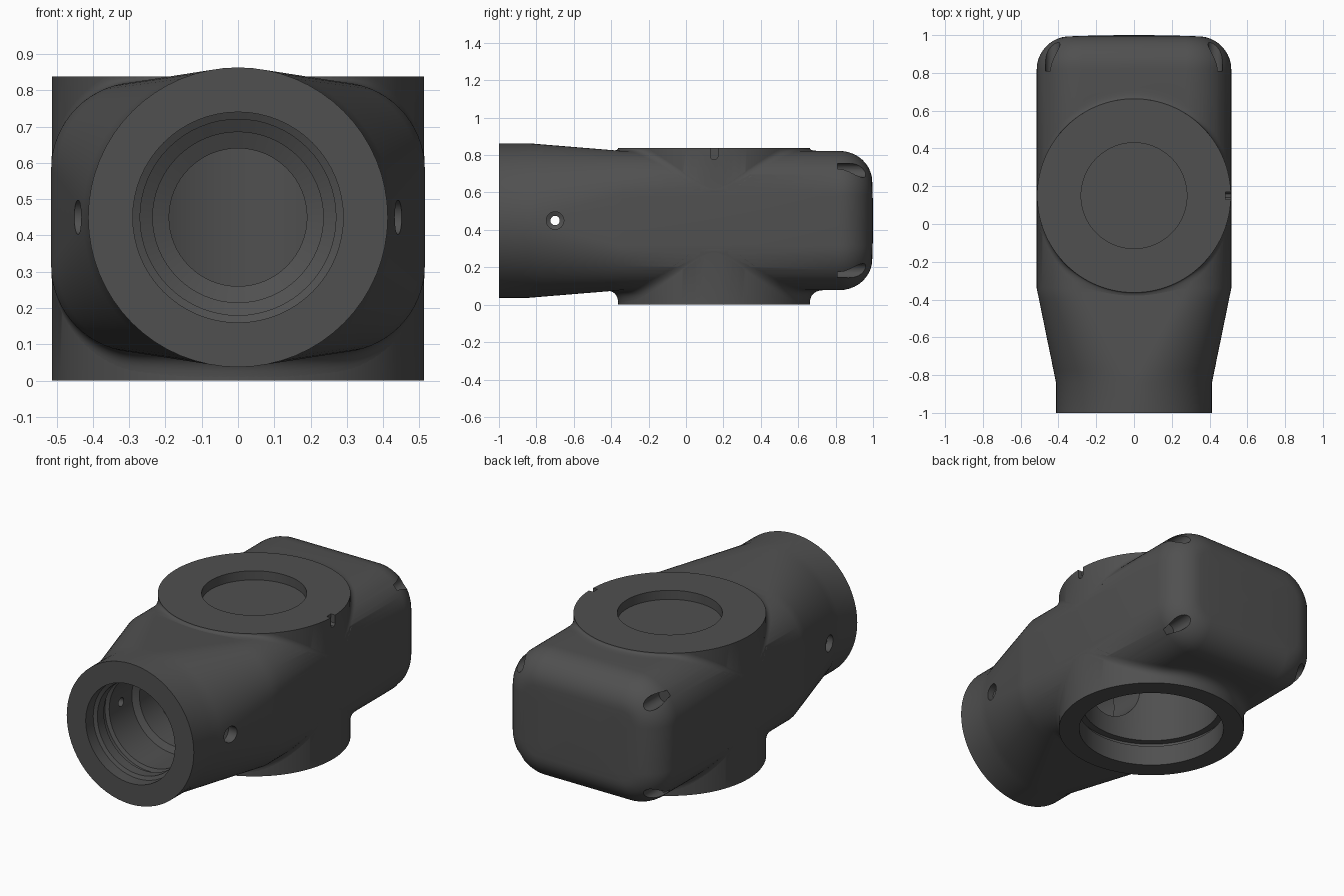
import bpy, bmesh, math
from mathutils import Matrix, Vector

if "Cube" in bpy.data.objects:
    bpy.data.objects.remove(bpy.data.objects["Cube"], do_unlink=True)

MID = 0.45           # height of the bore axis
HUB_Y, HUB_R = 0.15, 0.513
HALF_W, HALF_H, CORNER = 0.515, 0.372, 0.24

metal = bpy.data.materials.new("dark grey metal")
metal.use_nodes = True
grey = (0.08, 0.08, 0.08, 1)
metal.diffuse_color = grey
metal.node_tree.nodes["Principled BSDF"].inputs["Base Color"].default_value = grey


def finish(bm, name):
    bmesh.ops.remove_doubles(bm, verts=bm.verts, dist=0.0002)
    bmesh.ops.recalc_face_normals(bm, faces=bm.faces)
    mesh = bpy.data.meshes.new(name)
    bm.to_mesh(mesh)
    bm.free()
    mesh.materials.append(metal)
    ob = bpy.data.objects.new(name, mesh)
    bpy.context.collection.objects.link(ob)
    return ob


def loft(name, rings, closed=False):
    """Skin rings of points; cap the ends, or join them when closed."""
    bm = bmesh.new()
    loops = [[bm.verts.new(p) for p in ring] for ring in rings]
    pairs = list(zip(loops, loops[1:]))
    if closed:
        pairs.append((loops[-1], loops[0]))
    else:
        bm.faces.new(loops[0])
        bm.faces.new(loops[-1])
    for a, b in pairs:
        for i in range(len(a)):
            j = (i + 1) % len(a)
            bm.faces.new((a[i], a[j], b[j], b[i]))
    return finish(bm, name)


def turned(name, profile, origin, axis="Z", n=96):
    """Solid of revolution from (radius, distance along axis) pairs."""
    turn = {"Z": Matrix(), "Y": Matrix.Rotation(-math.pi / 2, 4, "X"),
            "X": Matrix.Rotation(math.pi / 2, 4, "Y")}[axis]
    place = Matrix.Translation(origin) @ turn
    angles = [math.tau * i / n for i in range(n)]
    return loft(name, [[place @ Vector((r * math.cos(a), r * math.sin(a), d))
                        for a in angles] for r, d in profile])


def boolean(target, tool, mode="DIFFERENCE"):
    mod = target.modifiers.new(mode.lower(), "BOOLEAN")
    mod.operation, mod.object, mod.solver = mode, tool, "EXACT"
    bpy.context.view_layer.objects.active = target
    bpy.ops.object.modifier_apply(modifier=mod.name)
    bpy.data.objects.remove(tool, do_unlink=True)


def section(y, w, h, r, dome=0.0, steps=16):
    """Rounded rectangle across the body at depth y."""
    pts = []
    for q, (sx, sz) in enumerate(((1, 1), (-1, 1), (-1, -1), (1, -1))):
        for i in range(steps + 1):
            a = (q + i / steps) * math.pi / 2
            x = sx * (w - r) + r * math.cos(a)
            z = sz * (h - r) + r * math.sin(a)
            pts.append((x, y + dome * (1 - (x / HALF_W) ** 2), MID + z))
    return pts


# Body: round neck, taper to a rounded box, soft domed rear end
neck = 0.413
rings = [section(-1, neck, neck, neck)]
for i in range(9):
    t = i / 8
    rings.append(section(-0.84 + 0.5 * t, neck + (HALF_W - neck) * t,
                         neck + (HALF_H - neck) * t, neck + (CORNER - neck) * t))
soft = 0.165
for i in range(11):
    a = i / 10 * math.pi / 2
    d = soft * (1 - math.cos(a))
    rings.append(section(0.82 + soft * math.sin(a), HALF_W - d, HALF_H - d,
                         CORNER - d, 0.015 * math.sin(a)))
for k in (0.75, 0.5, 0.25, 0.05):
    rings.append(section(0.985, (HALF_W - soft) * k, (HALF_H - soft) * k,
                         (CORNER - soft) * k, 0.015))
body = loft("valve_body", rings)

# Upright round hub through the body
hub = turned("hub", [(HUB_R, 0), (HUB_R, 0.838)], (0, HUB_Y, 0), n=128)
boolean(body, hub, "UNION")

# Shallow recess in the top, stepped cavity in the underside
boolean(body, turned("recess", [(0.28, 0.785), (0.28, 0.9)], (0, HUB_Y, 0)))
boolean(body, turned("cavity", [(0.40, -0.1), (0.40, 0.12), (0.42, 0.12), (0.42, 0.145),
                                (0.38, 0.145), (0.38, 0.72)], (0, HUB_Y, 0)))

# Stepped and grooved bore through the neck
boolean(body, turned("bore", [(0.29, -1.1), (0.29, -0.93), (0.27, -0.92), (0.27, -0.86),
                              (0.29, -0.85), (0.29, -0.82), (0.27, -0.81), (0.27, -0.6),
                              (0.235, -0.58), (0.235, -0.42), (0.19, -0.4), (0.19, -0.1)],
                     (0, 0, MID), "Y", 64))

# Countersunk cross holes in the neck
for s in (1, -1):
    boolean(body, turned("cross_hole", [(0.025, s * 0.2), (0.025, s * 0.385), (0.047, s * 0.395),
                                        (0.047, s * 0.6)], (0, -0.7, MID), "X", 32))

# Four screw pockets in the rear corners
for sx in (1, -1):
    for sz in (1, -1):
        boolean(body, turned("pocket", [(0.038, 0.81), (0.038, 1.1)],
                             (sx * 0.43, 0, MID + sz * 0.268), "Y", 32))

# Alignment notch in the left rim of the hub
notch = loft("notch", [[(x, HUB_Y + dy, z) for dy, z in
                        ((-0.02, 0.9), (-0.02, 0.79), (-0.01, 0.776),
                         (0.01, 0.776), (0.02, 0.79), (0.02, 0.9))]
                       for x in (0.485, 0.6)])
boolean(body, notch)


# Blends between hub and body, above and below
def surface_drop(x):
    d = min(max(0, abs(x) - (HALF_W - CORNER)), CORNER)
    return CORNER - math.sqrt(CORNER ** 2 - d ** 2)


def blend(name, side, reach, limit):
    rings = []
    for i in range(128):
        a = math.tau * (i + 0.5) / 128
        c, s = math.cos(a), math.sin(a)
        f = 0.01 + (reach - 0.01) * s * s
        level = HALF_H - surface_drop(HUB_R * c)
        outer = HALF_H - surface_drop((HUB_R + f) * c)
        rise = min(f * 0.9, limit - level)
        ring = [(HUB_R - 0.03, level - 0.03)]
        for j in range(9):
            t = j / 8
            p, q, w = (1 - t) ** 2, 2 * t * (1 - t), t * t
            ring.append((HUB_R + f * w, (level + rise) * p + level * q + outer * w))
        rings.append([(max(-0.514, min(0.514, r * c)), HUB_Y + r * s, MID + side * z)
                      for r, z in ring])
    return loft(name, rings, closed=True)


parts = [body, blend("upper_blend", 1, 0.06, 0.386), blend("lower_blend", -1, 0.08, 0.44)]

for ob in parts:
    bpy.ops.object.select_all(action="DESELECT")
    ob.select_set(True)
    bpy.context.view_layer.objects.active = ob
    bpy.ops.object.shade_smooth_by_angle(angle=math.radians(32))
